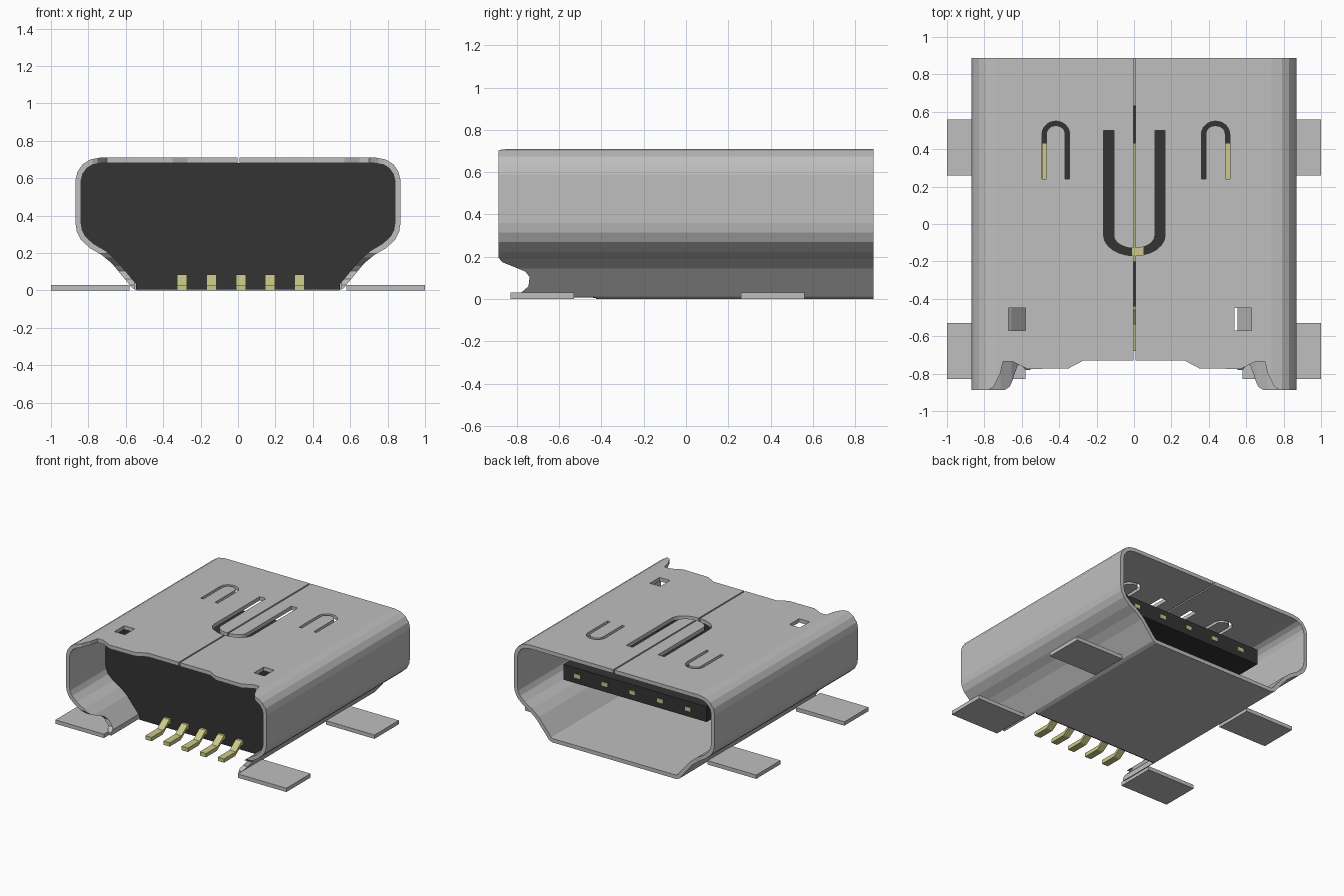
import bpy, bmesh, math
from mathutils import Vector

if "Cube" in bpy.data.objects:
    bpy.data.objects.remove(bpy.data.objects["Cube"])


def material(name, rgb):
    m = bpy.data.materials.new(name)
    m.diffuse_color = (*rgb, 1)
    m.use_nodes = True
    m.node_tree.nodes["Principled BSDF"].inputs["Base Color"].default_value = m.diffuse_color
    return m


STEEL = material("steel_grey", (0.52, 0.52, 0.52))
BLACK = material("black_plastic", (0.033, 0.033, 0.033))
GOLD = material("pale_gold", (0.60, 0.59, 0.25))


def prism(name, pts, axis, a, b, mat=None):
    """Extrude a 2D outline along an axis: x takes (y,z), y takes (x,z), z takes (x,y)."""
    def place(p, t):
        return {"x": (t, p[0], p[1]), "y": (p[0], t, p[1]), "z": (p[0], p[1], t)}[axis]
    bm = bmesh.new()
    lo = [bm.verts.new(place(p, a)) for p in pts]
    hi = [bm.verts.new(place(p, b)) for p in pts]
    n = len(pts)
    bm.faces.new(lo)
    bm.faces.new(hi[::-1])
    for i in range(n):
        j = (i + 1) % n
        bm.faces.new((lo[i], hi[i], hi[j], lo[j]))
    bmesh.ops.recalc_face_normals(bm, faces=bm.faces)
    me = bpy.data.meshes.new(name)
    bm.to_mesh(me)
    bm.free()
    if mat:
        me.materials.append(mat)
    ob = bpy.data.objects.new(name, me)
    bpy.context.collection.objects.link(ob)
    return ob


def box(name, x0, x1, y0, y1, z0, z1, mat=None):
    return prism(name, [(x0, y0), (x1, y0), (x1, y1), (x0, y1)], "z", z0, z1, mat)


def cut(target, cutter):
    cutter.hide_render = True
    mod = target.modifiers.new("cut", "BOOLEAN")
    mod.operation = "DIFFERENCE"
    mod.solver = "EXACT"
    mod.object = cutter
    bpy.context.view_layer.objects.active = target
    bpy.ops.object.modifier_apply(modifier=mod.name)
    bpy.data.objects.remove(cutter)


def inset(pts, d):
    """Mitred inward offset of a counter-clockwise outline."""
    out = []
    for i, p in enumerate(pts):
        p, q, r = Vector(p), Vector(pts[i - 1]), Vector(pts[(i + 1) % len(pts)])
        e1, e2 = (p - q).normalized(), (r - p).normalized()
        n1, n2 = Vector((-e1.y, e1.x)), Vector((-e2.y, e2.x))
        out.append(tuple(p + (n1 + n2) * d / (1 + n1.dot(n2))))
    return out


def u_slot(cx, y_end, y_arc, r, ry, w, wy):
    """Outline of a U-shaped slot; the arc lies at y_arc, the open legs end at y_end."""
    s = 1 if y_arc > y_end else -1
    yc = y_arc - s * ry
    ang = [math.pi * i / 12 for i in range(13)]
    outer = [(cx + r * math.cos(t), yc + s * ry * math.sin(t)) for t in ang]
    inner = [(cx + (r - w) * math.cos(t), yc + s * (ry - wy) * math.sin(t)) for t in ang]
    return ([(cx + r, y_end)] + outer + [(cx - r, y_end), (cx - r + w, y_end)]
            + inner[::-1] + [(cx + r - w, y_end)])


# Shell: bent sheet-metal tube
half = [(0.54, 0), (0.565, 0.012), (0.675, 0.145), (0.73, 0.19), (0.79, 0.225),
        (0.84, 0.27), (0.862, 0.315), (0.869, 0.36), (0.869, 0.59), (0.858, 0.635),
        (0.83, 0.675), (0.79, 0.70), (0.735, 0.71)]
outline = half + [(-x, z) for x, z in reversed(half)]
inner = inset(outline, 0.03)
shell = prism("metal_shell", outline, "y", -0.887, 0.887, STEEL)
cut(shell, prism("bore", inner, "y", -1.2, 1.2))

# Wavy front edge of the roof
wave = [(0.27, -0.73), (0.35, -0.772), (0.57, -0.775), (0.65, -0.735), (0.70, -0.735),
        (0.715, -0.80), (0.75, -0.87), (0.79, -0.895), (0.79, -1.1)]
cut(shell, prism("roof_trim", [(-x, y) for x, y in reversed(wave)] + wave, "z", 0.5, 0.9))

# Trimmed lower front corners and open floor below the pins
notch = [(-1.1, 0.2), (-0.89, 0.2), (-0.87, 0.175), (-0.82, 0.155), (-0.76, 0.13),
         (-0.74, 0.105), (-0.745, 0.06), (-0.78, 0.03), (-0.79, -0.1), (-1.1, -0.1)]
cut(shell, prism("side_trim", notch, "x", -1.1, 1.1))
cut(shell, box("floor_trim", -0.553, 0.553, -1.1, -0.425, -0.1, 0.045))

# Roof openings: seam, spring slots and latch holes
cut(shell, box("seam", -0.002, 0.009, -1.1, 1.1, 0.6, 0.8))
for args in [(0.002, 0.50, -0.17, 0.165, 0.11, 0.055, 0.04),
             (0.436, 0.24, 0.55, 0.076, 0.07, 0.024, 0.024),
             (-0.418, 0.24, 0.55, 0.074, 0.07, 0.024, 0.024)]:
    cut(shell, prism("slot", u_slot(*args), "z", 0.6, 0.8))
for x in (-0.625, 0.583):
    cut(shell, box("latch_hole", x - 0.045, x + 0.045, -0.57, -0.45, 0.6, 0.8))

# Solder feet
for side, s in (("left", -1), ("right", 1)):
    for end, y0, y1 in (("front", -0.83, -0.53), ("rear", 0.26, 0.56)):
        a, b = sorted((s * 0.58, s * 1.0))
        box(f"{end}_{side}_foot", a, b, y0, y1, 0, 0.03, STEEL)

# Plastic body, its lower lip and the contact tongue
prism("plastic_body", inner, "y", -0.44, -0.20, BLACK)
box("body_lip", -0.545, 0.545, -0.44, -0.425, 0.004, 0.06, BLACK)
box("contact_tongue", -0.62, 0.62, -0.21, 0.63, 0.37, 0.49, BLACK)

# Solder pins and tongue contacts
pin = [(-0.42, 0.085), (-0.46, 0.085), (-0.535, 0.03), (-0.68, 0.03), (-0.68, 0.0),
       (-0.545, 0.0), (-0.47, 0.05), (-0.42, 0.05)]
for i in range(-2, 3):
    x = 0.015 + i * 0.157
    prism(f"solder_pin_{i + 3}", pin, "x", x - 0.027, x + 0.027, GOLD)
    x = 0.02 + i * 0.24
    box(f"contact_strip_{i + 3}", x - 0.03, x + 0.03, -0.2, 0.43, 0.47, 0.495, GOLD)
    box(f"contact_tip_{i + 3}", x - 0.025, x + 0.025, 0.6, 0.635, 0.415, 0.445, GOLD)
